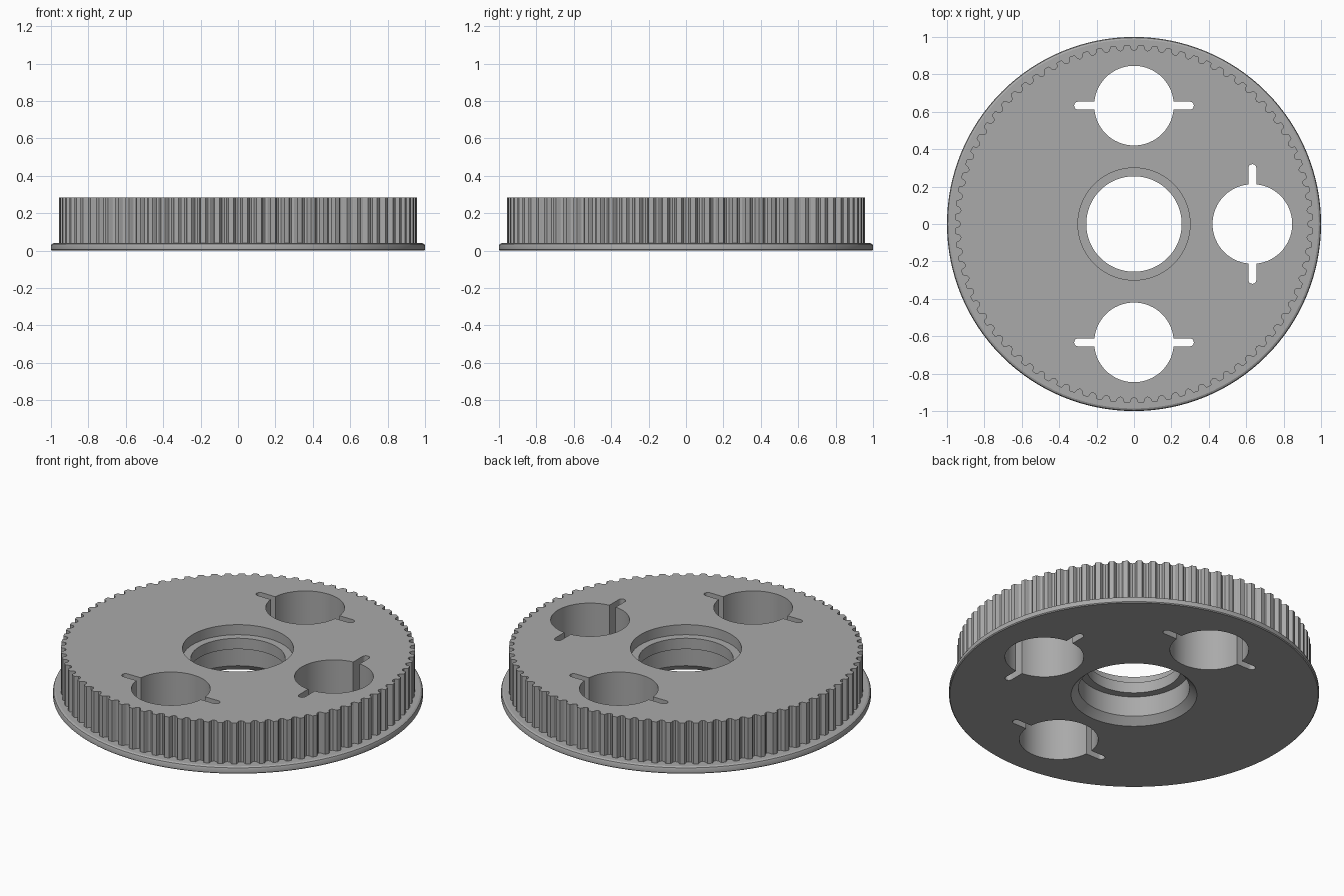
import bpy, bmesh
from math import sin, cos, pi, tau, radians
from mathutils import Matrix

if "Cube" in bpy.data.objects:
    bpy.data.objects.remove(bpy.data.objects["Cube"], do_unlink=True)

TEETH = 80
TIP_RADIUS = 0.957
HEIGHT = 0.285
HOLE_OFFSET = 0.633

grey = bpy.data.materials.new("plain grey")
grey.use_nodes = True
grey.diffuse_color = (0.4, 0.4, 0.4, 1)
grey.node_tree.nodes["Principled BSDF"].inputs["Base Color"].default_value = (0.4, 0.4, 0.4, 1)


def make_object(name, bm):
    bmesh.ops.recalc_face_normals(bm, faces=bm.faces)
    mesh = bpy.data.meshes.new(name)
    bm.to_mesh(mesh)
    bm.free()
    mesh.materials.append(grey)
    obj = bpy.data.objects.new(name, mesh)
    bpy.context.collection.objects.link(obj)
    return obj


def prism(name, outline, low, high):
    """Extrude a flat outline from low to high."""
    bm = bmesh.new()
    face = bm.faces.new([bm.verts.new((x, y, low)) for x, y in outline])
    top = bmesh.ops.extrude_face_region(bm, geom=[face])["geom"]
    verts = [v for v in top if isinstance(v, bmesh.types.BMVert)]
    bmesh.ops.translate(bm, verts=verts, vec=(0, 0, high - low))
    return make_object(name, bm)


def lathe(name, profile, sides=128):
    """Turn a (radius, height) profile into a closed solid."""
    bm = bmesh.new()
    rings = [[bm.verts.new((r * cos(tau * i / sides), r * sin(tau * i / sides), z))
              for i in range(sides)] for r, z in profile]
    for a, b in zip(rings, rings[1:]):
        for i in range(sides):
            j = (i + 1) % sides
            bm.faces.new((a[i], a[j], b[j], b[i]))
    bm.faces.new(rings[0])
    bm.faces.new(rings[-1])
    return make_object(name, bm)


def combine(target, other, operation):
    """Apply a boolean and discard the helper."""
    mod = target.modifiers.new(operation.title(), 'BOOLEAN')
    mod.operation, mod.object, mod.solver = operation, other, 'EXACT'
    graph = bpy.context.evaluated_depsgraph_get()
    mesh = bpy.data.meshes.new_from_object(target.evaluated_get(graph))
    target.modifiers.clear()
    target.data = mesh
    bpy.data.objects.remove(other, do_unlink=True)


# Toothed rim: flat lands with round-bottomed grooves
pitch = tau / TEETH
outline = []
for tooth in range(TEETH):
    middle = tooth * pitch
    for share, depth in ((-0.33, 0), (-0.27, 0.006), (-0.24, 0.014), (-0.17, 0.023),
                         (0, 0.029), (0.17, 0.023), (0.24, 0.014), (0.27, 0.006),
                         (0.33, 0), (0.5, 0)):
        angle, radius = middle + share * pitch, TIP_RADIUS - depth
        outline.append((radius * cos(angle), radius * sin(angle)))
pulley = prism("toothed_pulley", outline, 0.02, HEIGHT)

# Flange with a rounded upper edge
flange = lathe("flange", [(0.995, 0), (1, 0.005), (1, 0.026), (0.996, 0.035), (0.986, 0.04)])
combine(pulley, flange, 'UNION')

# Stepped centre bore with a chamfered lower mouth
bore = lathe("bore_cutter", [(0.35, -0.01), (0.34, 0), (0.3, 0.04), (0.3, 0.16),
                             (0.255, 0.16), (0.255, 0.225), (0.3, 0.225), (0.3, 0.4)])
combine(pulley, bore, 'DIFFERENCE')

# Three round openings, each with a round-ended tangential slot
for turn in (-pi / 2, 0, pi / 2):
    place = Matrix.Rotation(turn, 4, 'Z') @ Matrix.Translation((HOLE_OFFSET, 0, 0))
    ring = [(0.213 * cos(tau * i / 64), 0.213 * sin(tau * i / 64)) for i in range(64)]
    slot = [(0.021 * cos(pi * i / 10), 0.299 + 0.021 * sin(pi * i / 10)) for i in range(11)]
    slot += [(-x, -y) for x, y in slot]
    for shape in (ring, slot):
        cutter = prism("opening_cutter", shape, -0.1, 0.5)
        cutter.data.transform(place)
        combine(pulley, cutter, 'DIFFERENCE')

# Smooth curved walls, crisp edges
bpy.ops.object.select_all(action='DESELECT')
pulley.select_set(True)
bpy.context.view_layer.objects.active = pulley
bpy.ops.object.shade_smooth_by_angle(angle=radians(25))
